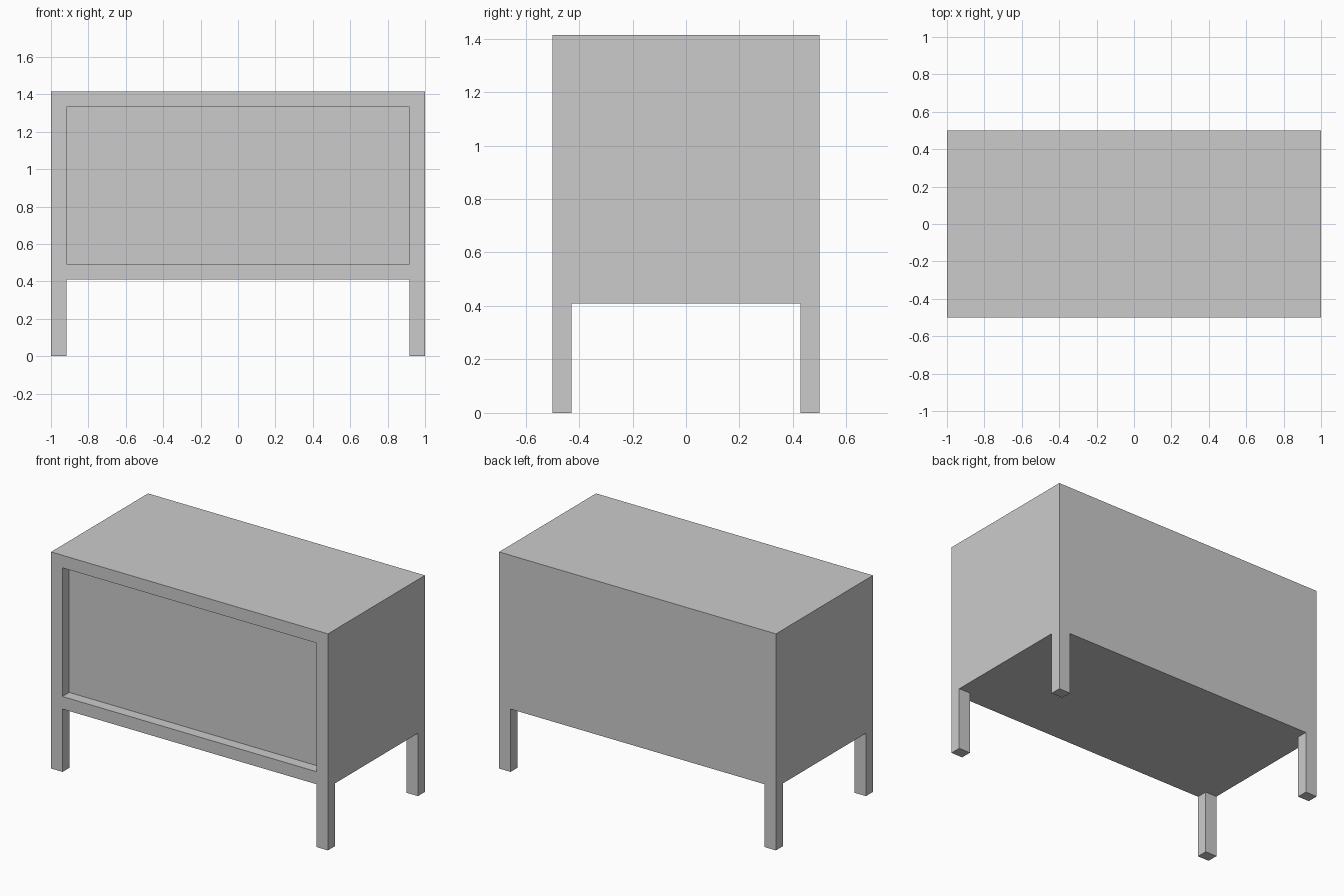
import bpy, bmesh
from mathutils import Vector

if "Cube" in bpy.data.objects:
    bpy.data.objects.remove(bpy.data.objects["Cube"])

HX, HY = 1.0, 0.5            # half width and half depth
Z0, Z1 = 0.41, 1.414         # body bottom and top
LEG_X, LEG_Y = 0.083, 0.072  # leg section
FRAME, RECESS = 0.082, 0.07  # front border and panel depth


def box(bm, lo, hi):
    lo, hi = Vector(lo), Vector(hi)
    verts = bmesh.ops.create_cube(bm, size=1)["verts"]
    for v in verts:
        v.co = (lo + hi) / 2 + v.co * (hi - lo)


def finish(bm, name):
    bmesh.ops.recalc_face_normals(bm, faces=bm.faces[:])
    mesh = bpy.data.meshes.new(name)
    bm.to_mesh(mesh)
    bm.free()
    obj = bpy.data.objects.new(name, mesh)
    bpy.context.collection.objects.link(obj)
    return obj


# Cabinet body with a recessed front panel
bm = bmesh.new()
box(bm, (-HX, -HY, Z0), (HX, HY, Z1))
bm.normal_update()
front = min(bm.faces, key=lambda f: f.calc_center_median().y)
bmesh.ops.inset_region(bm, faces=[front], thickness=FRAME, use_even_offset=True)
for v in front.verts:
    v.co.y += 0
panel = bmesh.ops.extrude_discrete_faces(bm, faces=[front])["faces"][0]
for v in panel.verts:
    v.co.y += RECESS
finish(bm, "cabinet_body")

# Four square corner legs, flush with the body sides
bm = bmesh.new()
box(bm, (HX - LEG_X, -HY, 0), (HX, -HY + LEG_Y, Z0))
legs = finish(bm, "legs")
mirror = legs.modifiers.new("mirror_legs", "MIRROR")
mirror.use_axis = (True, True, False)
